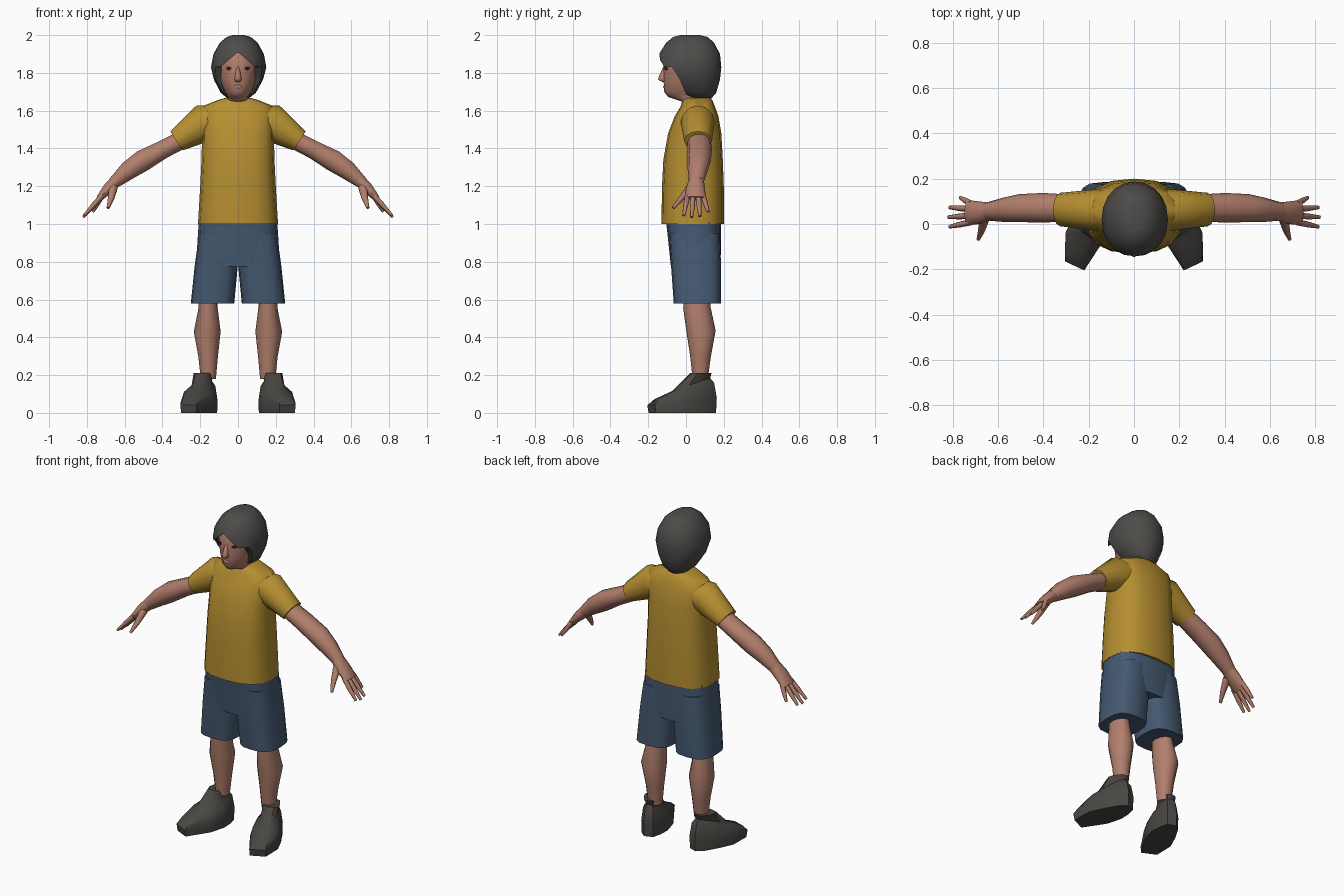
import bpy, bmesh, math
from mathutils import Vector

if "Cube" in bpy.data.objects:
    bpy.data.objects.remove(bpy.data.objects["Cube"])


def material(name, rgb):
    m = bpy.data.materials.new(name)
    m.diffuse_color = (*rgb, 1)
    m.use_nodes = True
    m.node_tree.nodes["Principled BSDF"].inputs["Base Color"].default_value = m.diffuse_color
    return m


SKIN = material("skin", (0.44, 0.21, 0.15))
SHIRT = material("mustard cloth", (0.46, 0.27, 0.03))
SHORTS = material("blue cloth", (0.06, 0.10, 0.165))
HAIR = material("dark hair", (0.076, 0.072, 0.067))
SHOE = material("shoe leather", (0.066, 0.062, 0.056))
EYE = material("eye brown", (0.035, 0.02, 0.016))


def smooth(ob, angle):
    bpy.ops.object.select_all(action='DESELECT')
    ob.select_set(True)
    bpy.context.view_layer.objects.active = ob
    bpy.ops.object.shade_smooth_by_angle(angle=math.radians(angle))


def loft(name, rings, mat, mirror=False, angle=50):
    """Skin a closed surface over rings of equal point count."""
    bm = bmesh.new()
    loops = [[bm.verts.new(p) for p in r] for r in rings]
    n = len(loops[0])
    for a, b in zip(loops, loops[1:]):
        for i in range(n):
            j = (i + 1) % n
            bm.faces.new((a[i], a[j], b[j], b[i]))
    bm.faces.new(loops[0])
    bm.faces.new(loops[-1])
    bmesh.ops.recalc_face_normals(bm, faces=bm.faces)
    me = bpy.data.meshes.new(name)
    bm.to_mesh(me)
    bm.free()
    ob = bpy.data.objects.new(name, me)
    bpy.context.collection.objects.link(ob)
    if mat:
        me.materials.append(mat)
    smooth(ob, angle)
    if mirror:
        ob.modifiers.new("mirror", 'MIRROR')
    return ob


def oval(n, power):
    """Unit superellipse points."""
    for i in range(n):
        a = 2 * math.pi * i / n
        c, s = math.cos(a), math.sin(a)
        yield (math.copysign(abs(c) ** (2 / power), c),
               math.copysign(abs(s) ** (2 / power), s))


def level_rings(specs, n=16, power=2.0):
    """Horizontal rings from (z, front y, back y, left x, right x)."""
    return [[(((x0 + x1) + (x1 - x0) * u) / 2, ((y0 + y1) + (y1 - y0) * v) / 2, z)
             for u, v in oval(n, power)] for z, y0, y1, x0, x1 in specs]


def tube_rings(path, n=10, power=2.0):
    """Rings across a path of (x, y, z, half width in y, half thickness)."""
    pts = [Vector(p[:3]) for p in path]
    rings = []
    for i, p in enumerate(path):
        t = (pts[min(i + 1, len(pts) - 1)] - pts[max(i - 1, 0)]).normalized()
        side = Vector((0, 1, 0))
        side = (side - t * side.dot(t)).normalized()
        up = t.cross(side)
        rings.append([pts[i] + side * p[3] * u + up * p[4] * v for u, v in oval(n, power)])
    return rings


def sym(specs):
    return [(z, a, b, -r, r) for z, a, b, r in specs]


# Shirt body and sleeves
loft("shirt_body", level_rings(sym([
    (1.00, -.13, .20, .212), (1.20, -.127, .20, .20), (1.34, -.12, .195, .193),
    (1.48, -.095, .187, .19), (1.57, -.06, .172, .193), (1.625, -.027, .152, .185),
    (1.655, -.02, .14, .11), (1.667, -.01, .13, .07)]), 16, 2.6), SHIRT)
loft("sleeve", tube_rings([
    (.10, .06, 1.54, .09, .09), (.18, .062, 1.535, .09, .10),
    (.325, .064, 1.44, .074, .06)], 12), SHIRT, True)

# Shorts: hips and two flared legs
loft("shorts_hips", level_rings(sym([
    (.775, -.08, .183, .222), (.90, -.093, .185, .215), (1.01, -.105, .185, .208)]),
    16, 3), SHORTS)
loft("shorts_leg", level_rings([
    (.58, -.065, .185, .02, .25), (.79, -.08, .185, .0, .228), (.95, -.09, .18, .0, .205)],
    16, 3), SHORTS, True)

# Bare arms and lower legs
loft("arm", tube_rings([
    (.28, .07, 1.455, .06, .05), (.40, .072, 1.393, .065, .051), (.505, .07, 1.335, .062, .06),
    (.58, .062, 1.284, .053, .052), (.65, .055, 1.224, .04, .035)]), SKIN, True)
loft("lower_leg", tube_rings([
    (.158, .057, .66, .07, .05), (.158, .057, .56, .072, .05), (.163, .08, .43, .077, .071),
    (.158, .077, .30, .055, .052), (.157, .075, .18, .04, .04)], 12), SKIN, True)

# Hands: palm, four fingers and thumb
loft("palm", tube_rings([
    (.64, .055, 1.233, .04, .035), (.685, .05, 1.19, .05, .031),
    (.735, .05, 1.135, .056, .018)]), SKIN, True)
for k, (y, tip) in enumerate([(.008, (.815, -.012, 1.045)), (.037, (.82, .03, 1.035)),
                              (.066, (.815, .073, 1.04)), (.09, (.768, .117, 1.065))]):
    loft(f"finger_{k + 1}", tube_rings([
        (.72, y, 1.15, .014, .014), (*[(a + b) / 2 for a, b in zip((.72, y, 1.15), tip)], .013, .013),
        (*tip, .008, .007)], 8), SKIN, True)
loft("thumb", tube_rings([
    (.66, .025, 1.195, .022, .024), (.672, -.025, 1.135, .015, .017),
    (.688, -.068, 1.085, .008, .008)], 8), SKIN, True)

# Shoes: turned-out sole outline drawn upward to the ankle
sole = [(.11, .09), (.125, .145), (.175, .163), (.215, .13), (.262, .05),
        (.303, -.04), (.305, -.165), (.22, -.205), (.135, -.075), (.108, .02)]


def shrink(f, z_toe, z_heel, cx=.185, cy=.03):
    return [(cx + (x - cx) * f, cy + (y - cy) * f,
             z_toe + (z_heel - z_toe) * (y + .205) / .368) for x, y in sole]


ankle = [(.135, .09), (.14, .12), (.16, .135), (.195, .13), (.225, .09),
         (.235, .06), (.225, .03), (.19, .02), (.15, .03), (.133, .06)]
loft("shoe", [shrink(.97, 0, 0), shrink(1, .04, .08), shrink(.86, .072, .16, .18, .06),
              shrink(.55, .115, .185, .175, .085), [(x, y, .21) for x, y in ankle]],
     SHOE, True, 45)

# Head, nose, lips and eyes
loft("head", level_rings(sym([
    (1.61, .0, .12, .066), (1.648, -.02, .12, .064), (1.673, -.095, .12, .052),
    (1.70, -.116, .125, .072), (1.75, -.118, .135, .093), (1.80, -.12, .14, .104),
    (1.84, -.12, .145, .108), (1.90, -.107, .135, .098), (1.95, -.06, .10, .06)]), 20),
    SKIN, angle=60)
loft("nose", level_rings(sym([
    (1.752, -.125, -.10, .012), (1.763, -.147, -.10, .02), (1.775, -.146, -.10, .017),
    (1.83, -.122, -.10, .008)]), 8), SKIN, angle=80)
loft("lips", level_rings(sym([
    (1.715, -.115, -.10, .015), (1.725, -.123, -.09, .026), (1.735, -.118, -.09, .02)]), 10),
    SKIN, angle=80)
turn = math.radians(32)
eye = []
for depth, f in ((.004, 1), (-.003, .85)):
    eye.append([(.048 + .017 * f * u * math.cos(turn) - depth * -.5,
                 -.106 + .017 * f * u * math.sin(turn) + depth,
                 1.825 + .010 * f * v) for u, v in oval(10, 2)])
loft("eye", eye, EYE, True)

# Hair: rounded mop with the face opening cut away
hair = loft("hair", level_rings([
    (1.66, .04, .13, -.05, .05), (1.695, -.05, .16, -.092, .095), (1.765, -.12, .18, -.128, .133),
    (1.83, -.147, .187, -.143, .15), (1.90, -.143, .18, -.13, .137), (1.96, -.105, .148, -.096, .104),
    (1.99, -.068, .115, -.06, .068), (2.0, -.03, .075, -.03, .035)], 20, 2.1), HAIR)
side_cut = [(-.3, 1.838), (-.075, 1.832), (-.035, 1.77), (.0, 1.69), (.0, 1.6), (-.3, 1.6)]
front_cut = [(0, 1.91), (.088, 1.835), (.088, 1.75), (-.088, 1.75), (-.088, 1.835)]
cutters = [
    loft("side_cutter", [[(s, y, z) for y, z in side_cut] for s in (-.3, .3)], None),
    loft("parting_cutter", [[(x, s, z) for x, z in front_cut] for s in (-.3, -.05)], None)]
bpy.context.view_layer.objects.active = hair
for c in cutters:
    c.hide_render = True
    m = hair.modifiers.new("cut", 'BOOLEAN')
    m.operation = 'DIFFERENCE'
    m.object = c
    bpy.ops.object.modifier_apply(modifier=m.name)
    bpy.data.objects.remove(c)
smooth(hair, 45)
